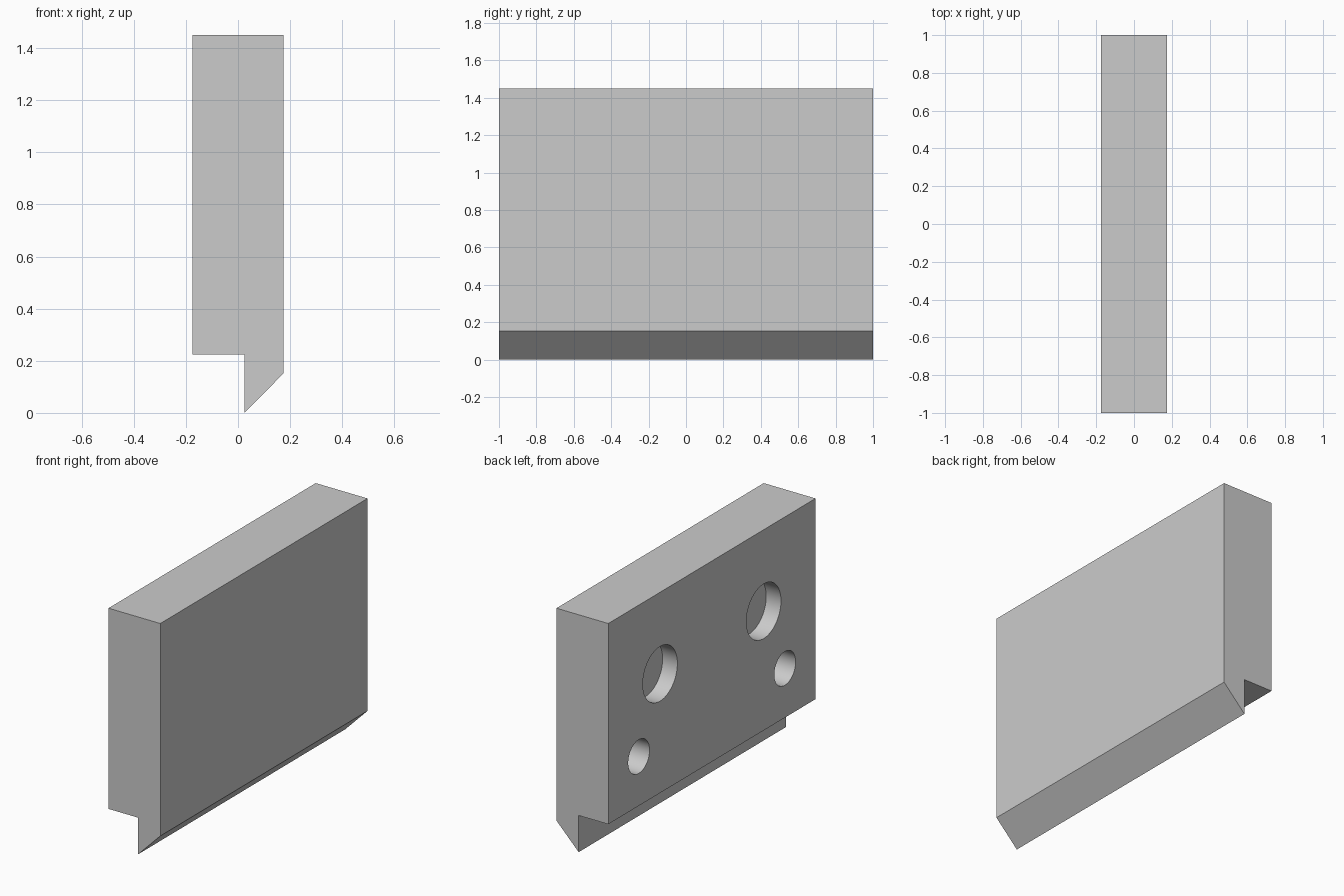
import bpy
import bmesh
from math import radians
from mathutils import Matrix

cube = bpy.data.objects.get("Cube")
if cube:
    bpy.data.objects.remove(cube, do_unlink=True)

# Single plain grey
grey = bpy.data.materials.new("light grey")
grey.use_nodes = True
colour = (0.6, 0.6, 0.6, 1)
grey.diffuse_color = colour
grey.node_tree.nodes["Principled BSDF"].inputs["Base Color"].default_value = colour

HALF_LENGTH = 1.0
BACK = -0.175   # x of the drilled face


def add_object(name, bm):
    bmesh.ops.recalc_face_normals(bm, faces=bm.faces)
    mesh = bpy.data.meshes.new(name)
    bm.to_mesh(mesh)
    bm.free()
    mesh.materials.append(grey)
    obj = bpy.data.objects.new(name, mesh)
    bpy.context.collection.objects.link(obj)
    return obj


# Jaw block: stepped profile with a chamfered lip, extruded along y
profile = [(BACK, 1.45), (BACK, 0.224), (0.025, 0.224),
           (0.025, 0), (0.175, 0.152), (0.175, 1.45)]
bm = bmesh.new()
face = bm.faces.new([bm.verts.new((x, -HALF_LENGTH, z)) for x, z in profile])
swept = bmesh.ops.extrude_face_region(bm, geom=[face])["geom"]
bmesh.ops.translate(bm, vec=(0, 2 * HALF_LENGTH, 0),
                    verts=[v for v in swept if isinstance(v, bmesh.types.BMVert)])
block = add_object("jaw_block", bm)

# Blind holes in the -x face: mirrored pairs of (y, z, radius, depth)
bm = bmesh.new()
for y, z, radius, depth in [(0.5, 0.952, 0.167, 0.1), (0.705, 0.525, 0.103, 0.2)]:
    for side in (-1, 1):
        bmesh.ops.create_cone(
            bm, cap_ends=True, segments=64, radius1=radius, radius2=radius,
            depth=2 * depth,
            matrix=Matrix.Translation((BACK, side * y, z)) @ Matrix.Rotation(radians(90), 4, "Y"))
cutter = add_object("hole_cutter", bm)
cutter.hide_render = True
cutter.hide_set(True)

holes = block.modifiers.new("holes", "BOOLEAN")
holes.operation = "DIFFERENCE"
holes.solver = "EXACT"
holes.object = cutter

# Bake the holes, then smooth only the round walls
bpy.ops.object.select_all(action="DESELECT")
block.select_set(True)
bpy.context.view_layer.objects.active = block
bpy.ops.object.modifier_apply(modifier=holes.name)
bpy.data.objects.remove(cutter, do_unlink=True)
bpy.ops.object.shade_smooth_by_angle(angle=radians(30))
